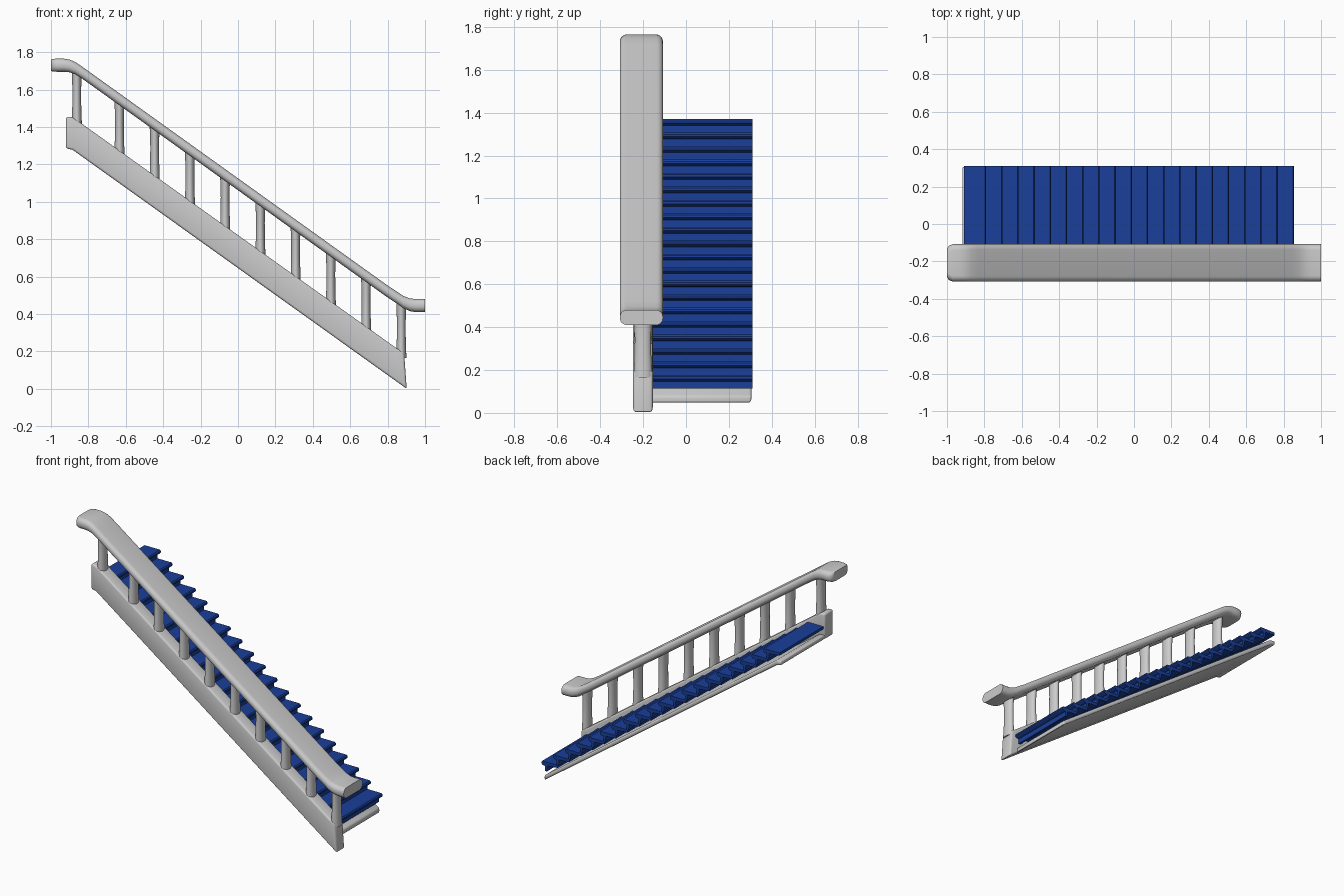
import bpy, bmesh, math

if "Cube" in bpy.data.objects:
    bpy.data.objects.remove(bpy.data.objects["Cube"])


def finish(name, bm, bevel=0.0, segs=3, mat=None, angle=35):
    bmesh.ops.recalc_face_normals(bm, faces=bm.faces)
    me = bpy.data.meshes.new(name)
    bm.to_mesh(me)
    bm.free()
    ob = bpy.data.objects.new(name, me)
    bpy.context.collection.objects.link(ob)
    if mat:
        me.materials.append(mat)
    bpy.ops.object.select_all(action='DESELECT')
    ob.select_set(True)
    bpy.context.view_layer.objects.active = ob
    if bevel:
        m = ob.modifiers.new("bevel", 'BEVEL')
        m.width, m.segments = bevel, segs
        m.limit_method, m.angle_limit = 'ANGLE', math.radians(40)
        bpy.ops.object.modifier_apply(modifier=m.name)
    bpy.ops.object.shade_smooth_by_angle(angle=math.radians(angle))
    return ob


def add_prism(bm, pts, y0, y1):
    """Extrude an xz outline from y0 to y1."""
    a = [bm.verts.new((x, y0, z)) for x, z in pts]
    b = [bm.verts.new((x, y1, z)) for x, z in pts]
    bm.faces.new(a)
    bm.faces.new(b[::-1])
    for i in range(len(pts)):
        j = (i + 1) % len(pts)
        bm.faces.new((a[i], b[i], b[j], a[j]))


def add_loft(bm, rings):
    """Skin a list of closed point loops and cap both ends."""
    rs = [[bm.verts.new(p) for p in r] for r in rings]
    n = len(rs[0])
    for a, b in zip(rs, rs[1:]):
        for i in range(n):
            j = (i + 1) % n
            bm.faces.new((a[i], a[j], b[j], b[i]))
    bm.faces.new(rs[0])
    bm.faces.new(rs[-1])


blue = bpy.data.materials.new("blue")
blue.diffuse_color = (0.01, 0.05, 0.32, 1)
blue.use_nodes = True
blue.node_tree.nodes["Principled BSDF"].inputs["Base Color"].default_value = blue.diffuse_color
SLOPE = 0.7165

# side stringer
bm = bmesh.new()
add_prism(bm, [(-0.92, 1.285), (-0.885, 1.278), (0.902, 0.0), (0.888, 0.195),
               (0.85, 0.215), (-0.86, 1.435), (-0.89, 1.453), (-0.92, 1.455)],
          -0.247, -0.155)
finish("stringer", bm, 0.012)

# sloping pan under the steps
bm = bmesh.new()
add_prism(bm, [(-0.918, 1.285), (-0.885, 1.279), (0.84, 0.046), (0.84, 0.078),
               (-0.88, 1.31), (-0.918, 1.315)], -0.2, 0.305)
finish("under_pan", bm, 0.01)

# steps: thin treads with a nosing and a recessed riser
for i in range(20):
    x, z = -0.79 + i * 0.0866, 1.37 - i * 0.0628
    bm = bmesh.new()
    add_prism(bm, [(x - 0.12, z), (x - 0.006, z), (x, z - 0.008), (x, z - 0.018),
                   (x - 0.008, z - 0.026), (x - 0.026, z - 0.03),
                   (x - 0.026, z - 0.0628), (x - 0.04, z - 0.0628),
                   (x - 0.045, z - 0.024), (x - 0.12, z - 0.018)], -0.18, 0.31)
    finish(f"step_{i + 1}", bm, mat=blue)


# handrail: rounded section swept along the slope with level ends
def rail_ring(x, z, h, w):
    r = min(h, w) * 0.9
    pts = []
    for cy, cz, a0 in ((1, 1, 0), (-1, 1, 90), (-1, -1, 180), (1, -1, 270)):
        for k in range(7):
            a = math.radians(a0 + k * 15)
            pts.append((x, -0.208 + cy * (w - r) + r * math.cos(a),
                        z + cz * (h - r) + r * math.sin(a)))
    return pts


stations = [(-1.0, 1.73, 0.031, 0.075), (-0.99, 1.73, 0.034, 0.091),
            (-0.97, 1.73, 0.035, 0.1), (-0.93, 1.73, 0.035, 0.1),
            (-0.90, 1.726, 0.034, 0.1), (-0.87, 1.714, 0.033, 0.1),
            (-0.83, 1.688, 0.032, 0.1), (0.80, 1.688 - 1.63 * SLOPE, 0.032, 0.1),
            (0.85, 0.487, 0.032, 0.1), (0.885, 0.463, 0.033, 0.1),
            (0.92, 0.449, 0.034, 0.1), (0.95, 0.445, 0.035, 0.1),
            (1.0, 0.445, 0.035, 0.1)]
bm = bmesh.new()
add_loft(bm, [rail_ring(*s) for s in stations])
finish("handrail", bm, angle=40)

# balusters: oval posts, slightly waisted
xs = [-0.862] + [-0.634 + 0.1884 * i for i in range(8)] + [0.873]
for n, x in enumerate(xs):
    zb = 1.40 - (x + 0.85) * SLOPE
    zt = 1.70 - (x + 0.83) * SLOPE - 0.01
    rings = []
    for t, s in ((0, 1.05), (0.15, 1.0), (0.35, 0.92), (0.6, 0.9), (0.8, 0.95), (1, 1.05)):
        rings.append([(x + 0.026 * s * math.cos(k * math.pi / 10),
                       -0.201 + 0.042 * s * math.sin(k * math.pi / 10),
                       zb + (zt - zb) * t) for k in range(20)])
    bm = bmesh.new()
    add_loft(bm, rings)
    finish(f"baluster_{n + 1}", bm)
